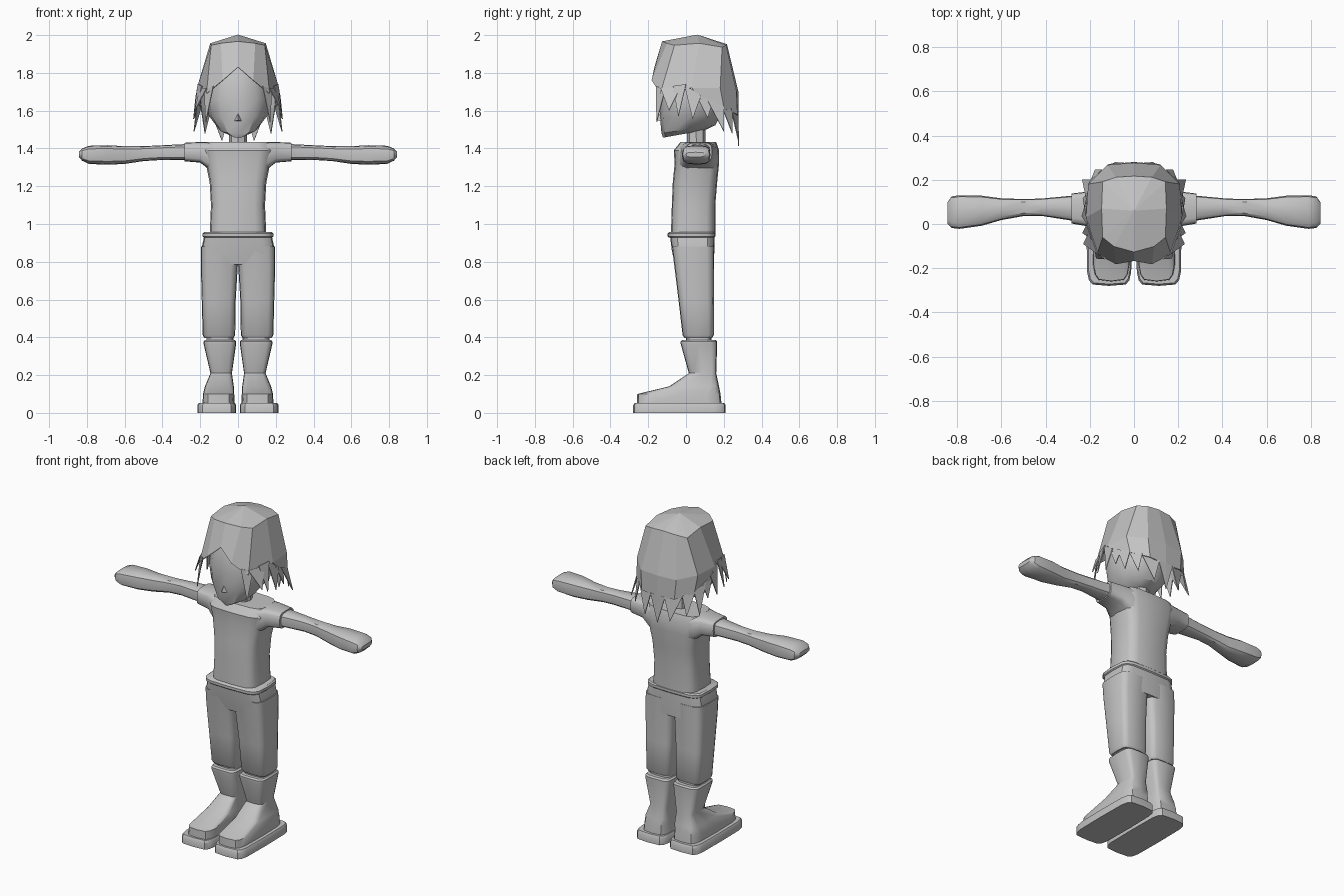
import bpy, bmesh, math

grey = bpy.data.materials.new("plain_grey")
grey.diffuse_color = (0.55, 0.55, 0.55, 1)


def finish(name, bm, mirror=False, smooth=True, thick=0):
    bmesh.ops.recalc_face_normals(bm, faces=bm.faces)
    me = bpy.data.meshes.new(name)
    bm.to_mesh(me)
    bm.free()
    ob = bpy.data.objects.new(name, me)
    bpy.context.collection.objects.link(ob)
    me.materials.append(grey)
    if smooth:
        bpy.ops.object.select_all(action='DESELECT')
        ob.select_set(True)
        bpy.context.view_layer.objects.active = ob
        bpy.ops.object.shade_smooth_by_angle(angle=math.radians(35))
    if mirror:
        ob.modifiers.new("mirror", 'MIRROR')
    if thick:
        s = ob.modifiers.new("thickness", 'SOLIDIFY')
        s.thickness = thick
        s.offset = 0
    return ob


def loft(name, sections, axis='z', n=16, e=0.5, mirror=False, tilt=None):
    """Each section is (position, u0, u1, v0, v1), a rounded box outline.
    axis z: u = x, v = y.  axis x: u = y, v = z."""
    bm = bmesh.new()
    rings = []
    for k, (p, u0, u1, v0, v1) in enumerate(sections):
        ring = []
        for i in range(n):
            a = 2 * math.pi * i / n
            c, s = math.cos(a), math.sin(a)
            u = (u0 + u1) / 2 + (u1 - u0) / 2 * math.copysign(abs(c) ** e, c)
            v = (v0 + v1) / 2 + (v1 - v0) / 2 * math.copysign(abs(s) ** e, s)
            t = tilt[k] * (v - v0) if tilt else 0
            ring.append(bm.verts.new((u, v, p + t) if axis == 'z' else (p, u, v)))
        rings.append(ring)
    for a, b in zip(rings, rings[1:]):
        for i in range(n):
            j = (i + 1) % n
            bm.faces.new((a[i], a[j], b[j], b[i]))
    bm.faces.new(rings[0])
    bm.faces.new(rings[-1])
    return finish(name, bm, mirror)


# boots: sole and upper
loft("boot_soles", [(0, .01, .215, -.28, .21), (.04, .01, .215, -.28, .21),
                    (.052, .016, .208, -.272, .203)], e=.32, mirror=True)
loft("boot_uppers", [(.05, .018, .188, -.26, .188), (.10, .02, .185, -.258, .183),
                     (.14, .022, .175, -.09, .175), (.21, .032, .146, .015, .16),
                     (.365, .01, .182, -.028, .165), (.378, .01, .182, -.028, .165),
                     (.387, .018, .174, -.02, .157)], e=.42, mirror=True)

# legs between boots and trousers, trouser legs, hips, waistband
loft("shins", [(.37, .025, .168, 0, .135), (.42, .025, .168, 0, .135)], mirror=True)
loft("trouser_legs", [(.397, .024, .178, -.008, .138), (.412, .015, .187, -.018, .147),
                      (.60, .012, .192, -.04, .147), (.78, .001, .197, -.062, .148),
                      (.88, -.02, .196, -.075, .15)], e=.45, mirror=True)
loft("hips", [(.785, -.196, .196, -.06, .148), (.86, -.196, .196, -.075, .15),
              (.94, -.178, .178, -.085, .15)], e=.4)
loft("waistband", [(.928, -.18, .18, -.09, .15), (.934, -.187, .187, -.097, .156),
                   (.95, -.187, .187, -.097, .156), (.957, -.178, .178, -.088, .15)], e=.42)

# shirt body, sleeves, arms with mitten hands, neck
loft("shirt_body", [(.94, -.15, .15, -.08, .155), (1.1, -.143, .143, -.075, .155),
                    (1.22, -.15, .15, -.07, .165), (1.32, -.17, .17, -.06, .175),
                    (1.39, -.185, .185, -.065, .175), (1.433, -.17, .17, -.03, .16)])
loft("sleeves", [(.08, -.05, .17, 1.25, 1.432), (.155, -.035, .16, 1.29, 1.434),
                 (.20, -.012, .148, 1.325, 1.434), (.282, .002, .138, 1.332, 1.43)],
     axis='x', mirror=True)
loft("arms", [(.26, .012, .13, 1.338, 1.424), (.42, .037, .115, 1.338, 1.416),
              (.50, .036, .113, 1.333, 1.412), (.60, .018, .116, 1.318, 1.412),
              (.69, -.008, .128, 1.314, 1.417), (.79, -.022, .13, 1.318, 1.414),
              (.825, -.018, .125, 1.335, 1.40), (.843, .0, .10, 1.355, 1.38)],
     axis='x', n=12, e=.6, mirror=True)
loft("neck", [(1.41, -.048, .048, .005, .105), (1.56, -.045, .045, .005, .1)], n=8, e=.9)

# head with a sloping jaw
loft("head", [(1.457, -.04, .04, -.122, .10), (1.48, -.10, .10, -.13, .155),
              (1.56, -.155, .155, -.137, .19), (1.66, -.175, .175, -.14, .21),
              (1.80, -.155, .155, -.125, .20), (1.92, -.085, .085, -.06, .14)],
     n=12, e=.85, tilt=[.18, .15, .08, 0, 0, 0])

# nose
bm = bmesh.new()
a, b, c, d = [bm.verts.new(p) for p in
              ((0, -.135, 1.59), (-.02, -.13, 1.545), (.02, -.13, 1.545), (0, -.16, 1.55))]
for f in ((a, b, d), (a, d, c), (b, c, d)):
    bm.faces.new(f)
finish("nose", bm, smooth=False)

# hair cap: right half columns from the front centre to the back centre
top = [(0, -.125, 1.965), (.09, -.10, 1.955), (.14, -.06, 1.945), (.145, .07, 1.955),
       (.14, .19, 1.935), (.08, .21, 1.945), (0, .215, 1.95)]
mid = [(0, -.165, 1.83), (.08, -.18, 1.76), (.165, -.135, 1.69), (.215, .03, 1.72),
       (.205, .18, 1.72), (.12, .265, 1.70), (0, .275, 1.70)]
low = [(.222, .08, 1.66), (.195, .20, 1.61), (.11, .27, 1.58), (0, .275, 1.57)]
bm = bmesh.new()
apex = bm.verts.new((0, .06, 2.0))
T, M, L = [[bm.verts.new(p) for p in row] for row in (top, mid, low)]
for i in range(6):
    bm.faces.new((apex, T[i], T[i + 1]))
    bm.faces.new((T[i], M[i], M[i + 1], T[i + 1]))
for i in range(3):
    bm.faces.new((M[i + 3], L[i], L[i + 1], M[i + 4]))
finish("hair_cap", bm, mirror=True, smooth=False, thick=.005)

# hanging hair strands: base corner, base corner, tip
strands = [
    ((.13, -.158, 1.73), (.178, -.11, 1.71), (.17, -.155, 1.54)),
    ((.165, -.135, 1.72), (.20, -.03, 1.72), (.228, -.09, 1.60)),
    ((.19, -.07, 1.73), (.212, .0, 1.74), (.232, -.04, 1.57)),
    ((.205, -.01, 1.74), (.222, .08, 1.68), (.235, .035, 1.555)),
    ((.219, .05, 1.69), (.21, .14, 1.645), (.23, .115, 1.56)),
    ((.214, .11, 1.66), (.195, .20, 1.62), (.233, .20, 1.49)),
    ((.197, .19, 1.62), (.145, .245, 1.60), (.175, .245, 1.48)),
    ((.15, .238, 1.61), (.045, .275, 1.58), (.085, .278, 1.44)),
    ((.05, .274, 1.58), (0, .275, 1.58), (0, .278, 1.412)),
]
bm = bmesh.new()
for s in strands:
    bm.faces.new([bm.verts.new(p) for p in s])
finish("hair_strands", bm, mirror=True, smooth=False, thick=.005)
